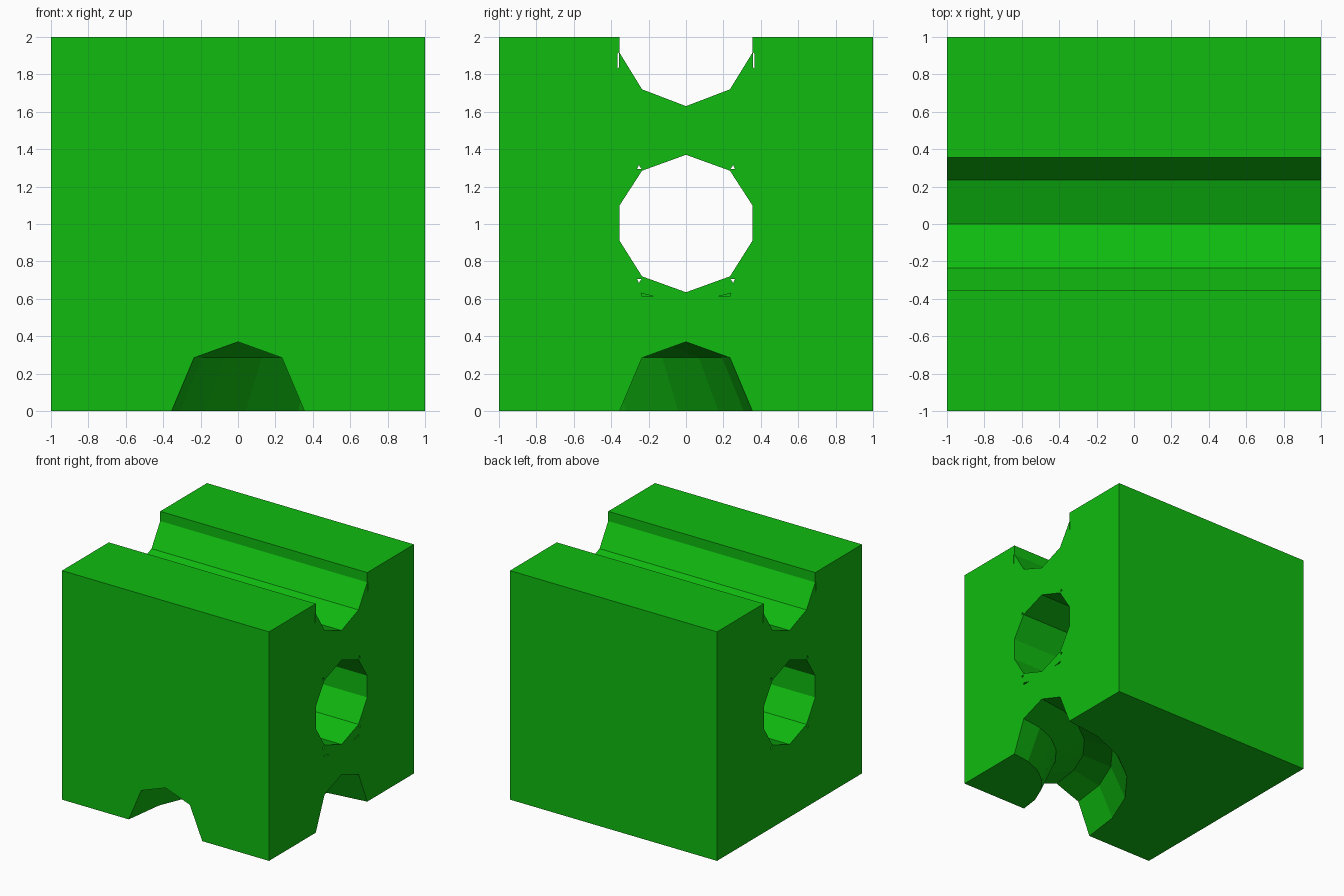
import bpy, bmesh
from math import sin, cos, radians

if "Cube" in bpy.data.objects:
    bpy.data.objects.remove(bpy.data.objects["Cube"])

green = bpy.data.materials.new("green")
green.diffuse_color = (0.005, 0.5, 0.005, 1)
green.use_nodes = True
green.node_tree.nodes["Principled BSDF"].inputs["Base Color"].default_value = green.diffuse_color


def loft(name, rings):
    """Closed solid through a list of equal-length rings."""
    bm = bmesh.new()
    vs = [[bm.verts.new(p) for p in r] for r in rings]
    n = len(vs[0])
    for a, b in zip(vs, vs[1:]):
        for i in range(n):
            bm.faces.new((a[i], a[(i + 1) % n], b[(i + 1) % n], b[i]))
    bm.faces.new(vs[0])
    bm.faces.new(vs[-1])
    bmesh.ops.recalc_face_normals(bm, faces=bm.faces)
    me = bpy.data.meshes.new(name)
    bm.to_mesh(me)
    bm.free()
    ob = bpy.data.objects.new(name, me)
    bpy.context.collection.objects.link(ob)
    me.materials.append(green)
    return ob


def prism(name, pts, x0=-1.1, x1=1.1):
    return loft(name, [[(x, y, z) for y, z in pts] for x in (x0, x1)])


def mirrored(half):
    """Complete a right-hand half outline, dropping points on the axis."""
    return half + [(-y, z) for y, z in reversed(half) if y > 0]


# Block
block = prism("block", [(-1, 0), (1, 0), (1, 2), (-1, 2)], -1, 1)

# Straight bore and top channel
bore = [(0, 1.37), (.235, 1.285), (.355, 1.1), (.355, .91), (.235, .72), (0, .635)]
channel = [(0, 1.63), (.235, 1.72), (.355, 1.915), (.355, 2.2)]
cutters = [prism("bore_cutter", mirrored(bore)),
           prism("channel_cutter", mirrored(channel))]

# Quarter-turn channel underneath, centred on the front right corner
section = mirrored([(0, .37), (.235, .285), (.355, 0), (.355, -.2)])
rings = [[(-o, -1.1, z) for o, z in section]]
for i in range(7):
    a = radians(15 * i)
    rings.append([(1 - (1 + o) * cos(a), -1 + (1 + o) * sin(a), z) for o, z in section])
rings.append([(1.1, o, z) for o, z in section])
cutters.append(loft("turn_cutter", rings))

# Narrow slits beside the channel and nicks at the bore corners
for s in (-1, 1):
    cutters.append(prism("slit_cutter", [(s * y, z) for y, z in
                   [(.358, 1.92), (.366, 1.91), (.366, 1.83), (.358, 1.84)]]))
    for t in (-1, 1):
        cutters.append(prism("nick_cutter", [(s * y, 1 + t * z) for y, z in
                       [(.238, .294), (.262, .293), (.252, .316)]]))
    # Shallow dents under the bore
    cutters.append(prism("dent_cutter", [(s * y, z) for y, z in
                   [(.17, .612), (.235, .612), (.24, .63)]], .96, 1.1))

for c in cutters:
    m = block.modifiers.new(c.name, 'BOOLEAN')
    m.operation = 'DIFFERENCE'
    m.solver = 'EXACT'
    m.object = c

# Bake the cuts and discard the cutters
dg = bpy.context.evaluated_depsgraph_get()
mesh = bpy.data.meshes.new_from_object(block.evaluated_get(dg))
block.modifiers.clear()
block.data = mesh
for c in cutters:
    bpy.data.objects.remove(c)
